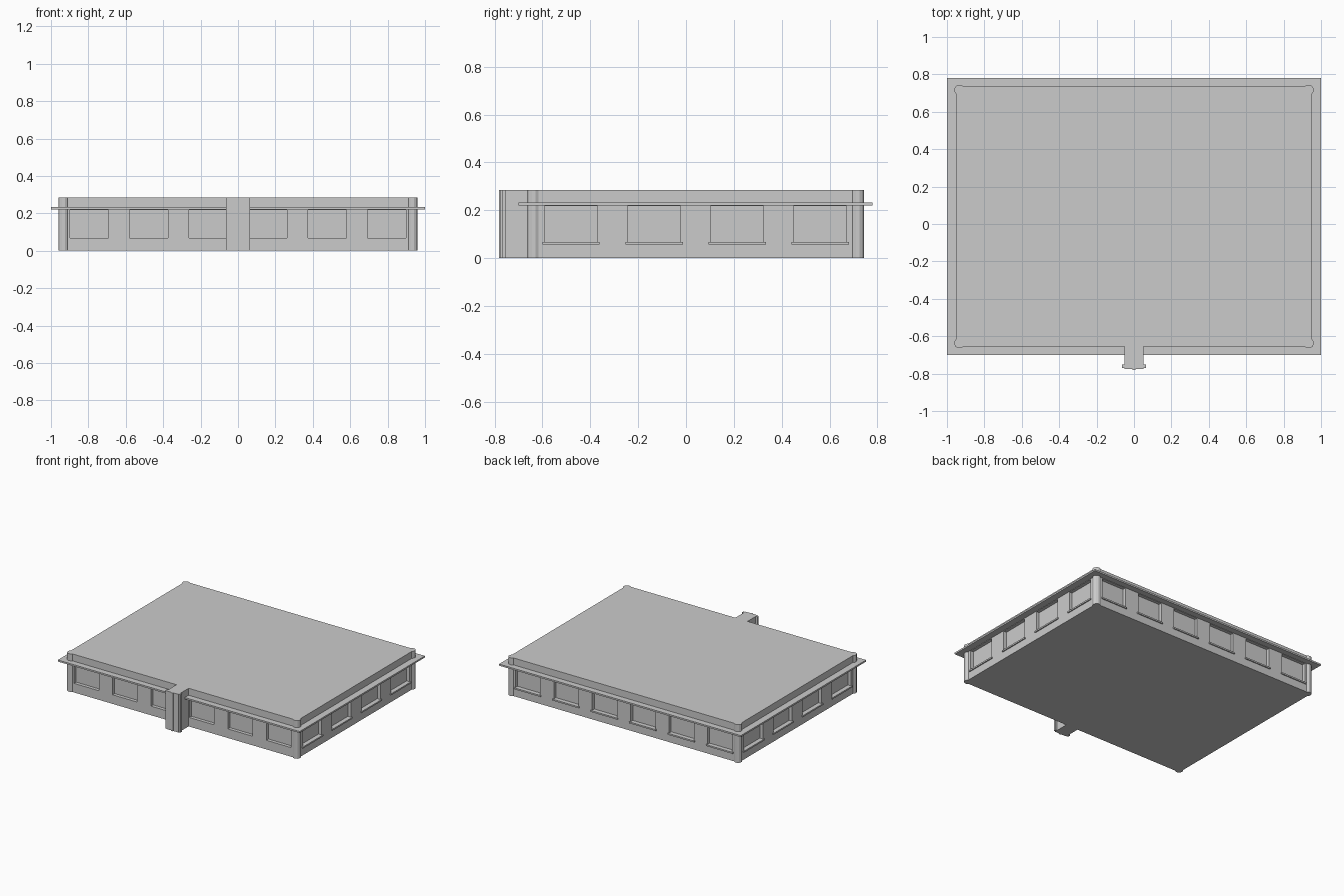
import bpy
import math

old = bpy.data.objects.get("Cube")
if old:
    bpy.data.objects.remove(old, do_unlink=True)

grey = bpy.data.materials.new("plain grey")
grey.use_nodes = True
grey.diffuse_color = (0.6, 0.6, 0.6, 1)
grey.node_tree.nodes["Principled BSDF"].inputs["Base Color"].default_value = (0.6, 0.6, 0.6, 1)

# Overall sizes
HALF_X = 0.95
FRONT, BACK = -0.655, 0.735
MID_Y = (FRONT + BACK) / 2
HEIGHT = 0.285
SILL_Z, HEAD_Z = 0.068, 0.218
DEPTH = 0.025


def box(name, x0, x1, y0, y1, z0, z1):
    bpy.ops.mesh.primitive_cube_add(size=1)
    ob = bpy.context.object
    ob.name = name
    for v in ob.data.vertices:
        v.co = (x1 if v.co.x > 0 else x0,
                y1 if v.co.y > 0 else y0,
                z1 if v.co.z > 0 else z0)
    ob.data.materials.append(grey)
    return ob


def column(name, x, y, radius):
    bpy.ops.mesh.primitive_cylinder_add(vertices=12, radius=radius, depth=HEIGHT,
                                        location=(x, y, HEIGHT / 2),
                                        rotation=(0, 0, math.radians(15)))
    ob = bpy.context.object
    ob.name = name
    ob.data.materials.append(grey)


def wall_box(name, side, along, half, inner, outer, z0, z1):
    """Box on one wall; inner and outer are distances from the wall face."""
    if side in ("front", "back"):
        s, face = (-1, FRONT) if side == "front" else (1, BACK)
        ys = sorted((face + s * inner, face + s * outer))
        return box(name, along - half, along + half, *ys, z0, z1)
    s = 1 if side == "left" else -1
    xs = sorted((s * (HALF_X + inner), s * (HALF_X + outer)))
    return box(name, *xs, along - half, along + half, z0, z1)


# Main block
body = box("main_block", -HALF_X, HALF_X, FRONT, BACK, 0, HEIGHT)

# Window bays: six on the long walls, four on the short walls
long_bays = [(i - 2.5) * 0.318 for i in range(6)]
short_bays = [MID_Y + (i - 1.5) * 0.347 for i in range(4)]
cutters = []
for side in ("front", "back", "left", "right"):
    is_long = side in ("front", "back")
    half = 0.102 if is_long else 0.111
    for n, along in enumerate(long_bays if is_long else short_bays):
        cutters.append(wall_box("window_cutter", side, along, half, -DEPTH, 0.03, SILL_Z, HEAD_Z))
        if side != "front":
            wall_box(f"{side}_window_sill_{n + 1}", side, along, half + 0.009,
                     -DEPTH, 0.008, SILL_Z - 0.011, SILL_Z)

# Cut the window recesses into the block
bpy.ops.object.select_all(action="DESELECT")
for c in cutters:
    c.select_set(True)
bpy.context.view_layer.objects.active = cutters[0]
bpy.ops.object.join()
cutter = bpy.context.object
cutter.hide_render = True
mod = body.modifiers.new("window_recesses", "BOOLEAN")
mod.object = cutter
mod.operation = "DIFFERENCE"
mod.solver = "EXACT"
bpy.ops.object.select_all(action="DESELECT")
body.select_set(True)
bpy.context.view_layer.objects.active = body
bpy.ops.object.modifier_apply(modifier=mod.name)
bpy.data.objects.remove(cutter, do_unlink=True)

# Projecting ledge around the walls
box("ledge", -1, 1, FRONT - 0.045, BACK + 0.045, 0.221, 0.233)

# Corner columns
for x, x_name in ((-0.933, "right"), (0.933, "left")):
    for y, y_name in ((FRONT + 0.018, "front"), (BACK - 0.018, "back")):
        column(f"{y_name}_{x_name}_corner_column", x, y, 0.028)

# Front fin with stepped end
box("front_fin", -0.05, 0.05, -0.775, FRONT + 0.01, 0, HEIGHT)
box("fin_end_band", -0.063, 0.063, -0.769, -0.752, 0, HEIGHT)
box("fin_ridge", -0.008, 0.008, -0.781, -0.77, 0, HEIGHT)
